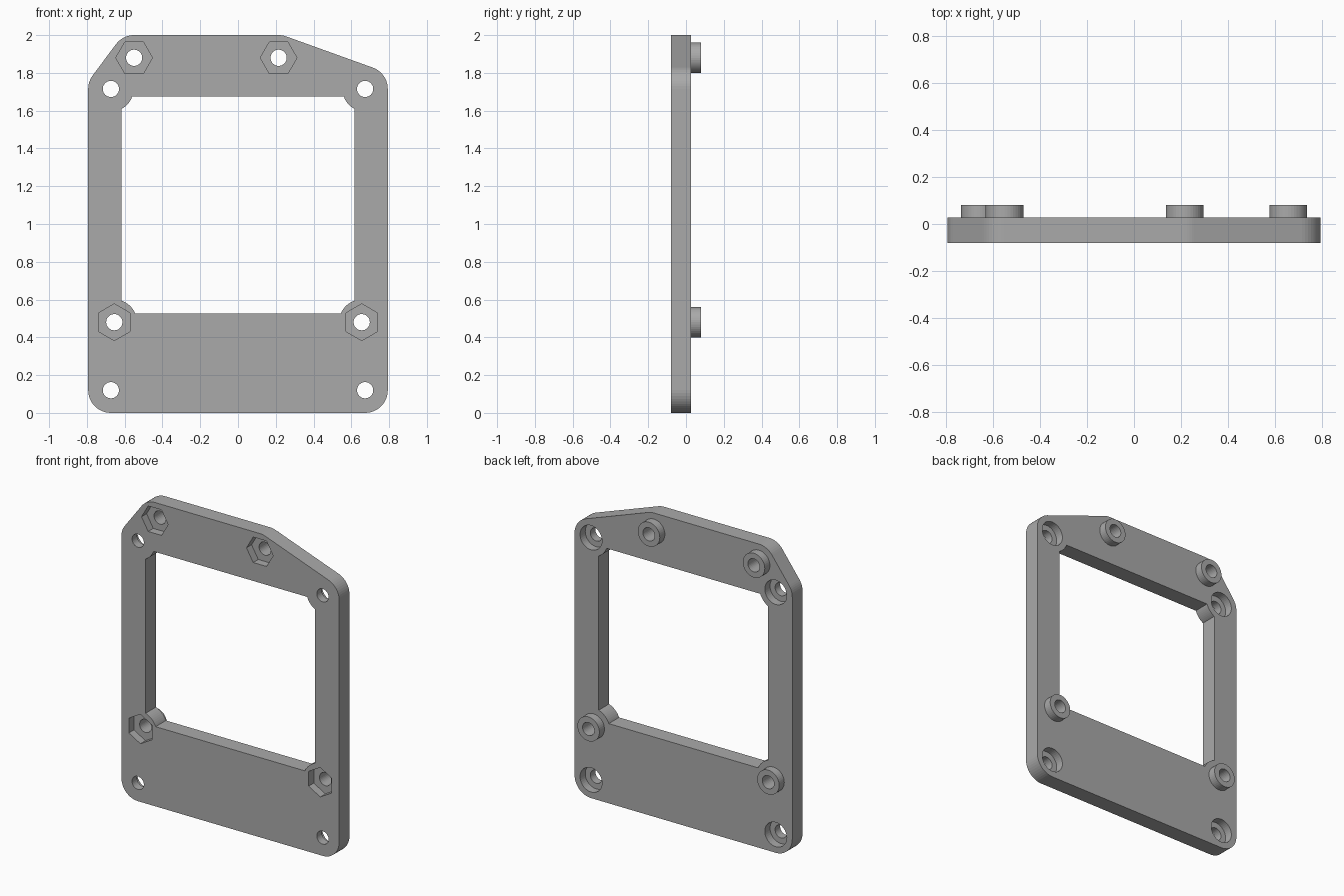
import bpy, bmesh
from math import cos, sin, radians

cube = bpy.data.objects.get("Cube")
if cube:
    bpy.data.objects.remove(cube, do_unlink=True)

FRONT, BACK, BOSS_BACK = -0.08, 0.027, 0.08
CORNER_R, HOLE_R, BOSS_R, NUT_R = 0.12, 0.043, 0.08, 0.097
corner_holes = [(-0.673, 0.12), (0.673, 0.12), (0.673, 1.715), (-0.673, 1.715)]
top_nuts = [(0.215, 1.88), (-0.55, 1.88)]
low_nuts = [(-0.655, 0.48), (0.655, 0.48)]

grey = bpy.data.materials.new("grey")
grey.use_nodes = True
grey.diffuse_color = (0.4, 0.4, 0.4, 1)
grey.node_tree.nodes["Principled BSDF"].inputs["Base Color"].default_value = (0.4, 0.4, 0.4, 1)


def arc(center, r, start, end, steps):
    """Points (x, z) along a circular arc, angles in degrees."""
    angles = [radians(start + (end - start) * i / steps) for i in range(steps + 1)]
    return [(center[0] + r * cos(a), center[1] + r * sin(a)) for a in angles]


def circle(center, r, sides=40, turn=0):
    return arc(center, r, turn, turn + 360, sides)[:-1]


def prism(name, outline, y0, y1):
    """Extrude an (x, z) outline along y."""
    bm = bmesh.new()
    face = bm.faces.new([bm.verts.new((x, y0, z)) for x, z in outline])
    new = bmesh.ops.extrude_face_region(bm, geom=[face])["geom"]
    moved = [v for v in new if isinstance(v, bmesh.types.BMVert)]
    bmesh.ops.translate(bm, vec=(0, y1 - y0, 0), verts=moved)
    bmesh.ops.recalc_face_normals(bm, faces=bm.faces)
    mesh = bpy.data.meshes.new(name)
    bm.to_mesh(mesh)
    bm.free()
    mesh.materials.append(grey)
    obj = bpy.data.objects.new(name, mesh)
    bpy.context.scene.collection.objects.link(obj)
    return obj


def combine(target, tool, operation):
    """Apply a boolean and drop the tool."""
    mod = target.modifiers.new(operation, 'BOOLEAN')
    mod.operation, mod.object, mod.solver = operation, tool, 'EXACT'
    bpy.context.view_layer.objects.active = target
    bpy.ops.object.modifier_apply(modifier=mod.name)
    bpy.data.objects.remove(tool, do_unlink=True)


# Plate outline: rounded corners concentric with the holes
outline = arc(corner_holes[0], CORNER_R, 180, 270, 12)
outline += arc(corner_holes[1], CORNER_R, 270, 360, 12)
outline += arc(corner_holes[2], CORNER_R, 0, 70.2, 10)
outline += arc(top_nuts[0], CORNER_R, 70.2, 90, 4)
outline += arc(top_nuts[1], CORNER_R, 90, 143.3, 8)
outline += arc(corner_holes[3], CORNER_R, 143.3, 180, 6)
plate = prism("mounting_frame", outline, FRONT, BACK)

# Window with a rounded tab around each nearby screw
half = arc(low_nuts[1], CORNER_R, 158, 108.5, 8) + arc(corner_holes[2], CORNER_R, 242.2, 199.5, 8)
window = half + [(-x, z) for x, z in reversed(half)]
combine(plate, prism("window_cutter", window, -0.2, 0.2), 'DIFFERENCE')

# Round standoffs on the back, nut pockets on the front
for spots, turn in ((top_nuts, 0), (low_nuts, 30)):
    for spot in spots:
        combine(plate, prism("standoff", circle(spot, BOSS_R), 0, BOSS_BACK), 'UNION')
        combine(plate, prism("nut_cutter", circle(spot, NUT_R, 6, turn), -0.2, -0.027), 'DIFFERENCE')

# Counterbores on the back of the corner holes
for spot in corner_holes:
    combine(plate, prism("counterbore_cutter", circle(spot, BOSS_R), -0.027, 0.2), 'DIFFERENCE')

# Through holes
for spot in corner_holes + top_nuts + low_nuts:
    combine(plate, prism("hole_cutter", circle(spot, HOLE_R, 32), -0.2, 0.2), 'DIFFERENCE')
